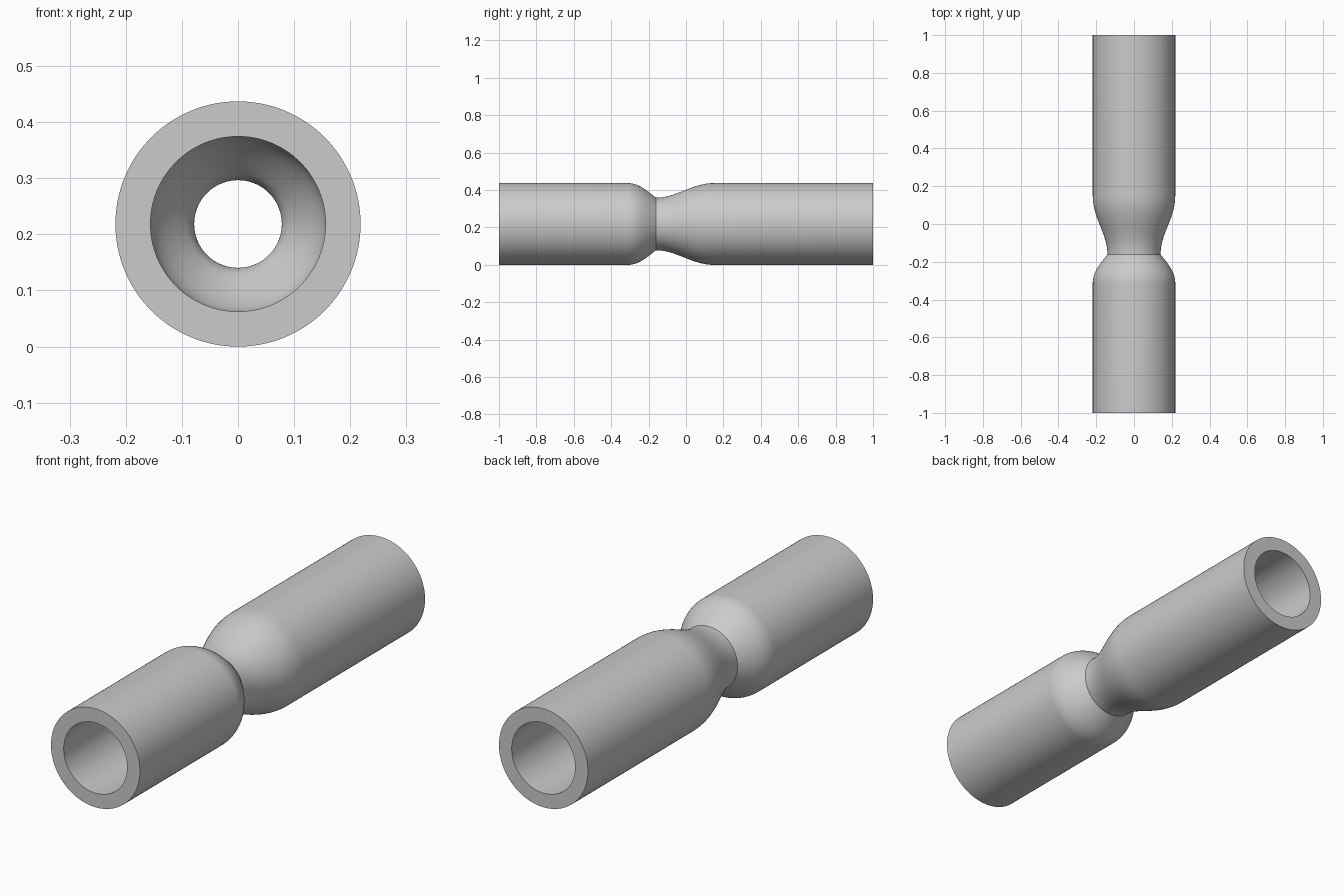
import bpy
import bmesh
import math
from mathutils import Vector
from mathutils.geometry import interpolate_bezier

if "Cube" in bpy.data.objects:
    bpy.data.objects.remove(bpy.data.objects["Cube"], do_unlink=True)

RADIUS, THROAT, WALL = 0.2185, 0.1405, 0.0625
SEGMENTS, STEPS = 128, 20


def curve(*points):
    """Sample a cubic curve of (y, radius) points."""
    a, h1, h2, b = [Vector((0, y, r)) for y, r in points]
    return interpolate_bezier(a, h1, h2, b, STEPS)


def inset(points):
    """Offset a profile toward the axis by the wall thickness."""
    result = []
    for i, p in enumerate(points):
        t = points[min(i + 1, len(points) - 1)] - points[max(i - 1, 0)]
        result.append(p + Vector((0, t.z, -t.y)).normalized() * WALL)
    return result


# Outer wall: short rounded inlet cone meets the long outlet cone at a crease
converging = curve((-0.31, RADIUS), (-0.25, RADIUS), (-0.2, 0.171), (-0.161, THROAT))
diverging = curve((-0.161, THROAT), (-0.05, THROAT), (0.03, RADIUS), (0.15, RADIUS))
outer = converging + diverging[1:]

# Bore: parallel to the outer wall, rounded where the cones meet
inlet, outlet = inset(converging), inset(diverging)
crease = converging[-1]
n0, n1 = inlet[-1] - crease, outlet[0] - crease
rounding = [crease + n0.lerp(n1, i / 8).normalized() * WALL for i in range(1, 8)]
inner = inlet + rounding + outlet

# Closed cross-section of the wall, with straight runs to both ends
bore = RADIUS - WALL
section = [Vector((0, -1, RADIUS))] + outer + [Vector((0, 1, RADIUS))]
section += [Vector((0, 1, bore))] + inner[::-1] + [Vector((0, -1, bore))]

# Revolve the cross-section around the long axis
bm = bmesh.new()
verts = [bm.verts.new(p) for p in section]
edges = [bm.edges.new((v, verts[(i + 1) % len(verts)])) for i, v in enumerate(verts)]
bmesh.ops.spin(bm, geom=verts + edges, cent=(0, 0, 0), axis=(0, 1, 0),
               angle=math.tau, steps=SEGMENTS, use_merge=True)
bmesh.ops.remove_doubles(bm, verts=bm.verts, dist=1e-5)
bmesh.ops.translate(bm, verts=bm.verts, vec=(0, 0, RADIUS))
bmesh.ops.recalc_face_normals(bm, faces=bm.faces)
mesh = bpy.data.meshes.new("venturi_tube")
bm.to_mesh(mesh)
bm.free()

# Plain grey finish
COLOUR = (0.6, 0.6, 0.6, 1)
grey = bpy.data.materials.new("plain_grey")
grey.use_nodes = True
grey.diffuse_color = COLOUR
grey.node_tree.nodes["Principled BSDF"].inputs["Base Color"].default_value = COLOUR
mesh.materials.append(grey)

tube = bpy.data.objects.new("venturi_tube", mesh)
bpy.context.collection.objects.link(tube)
bpy.context.view_layer.objects.active = tube
tube.select_set(True)
bpy.ops.object.shade_smooth_by_angle(angle=math.radians(25))
